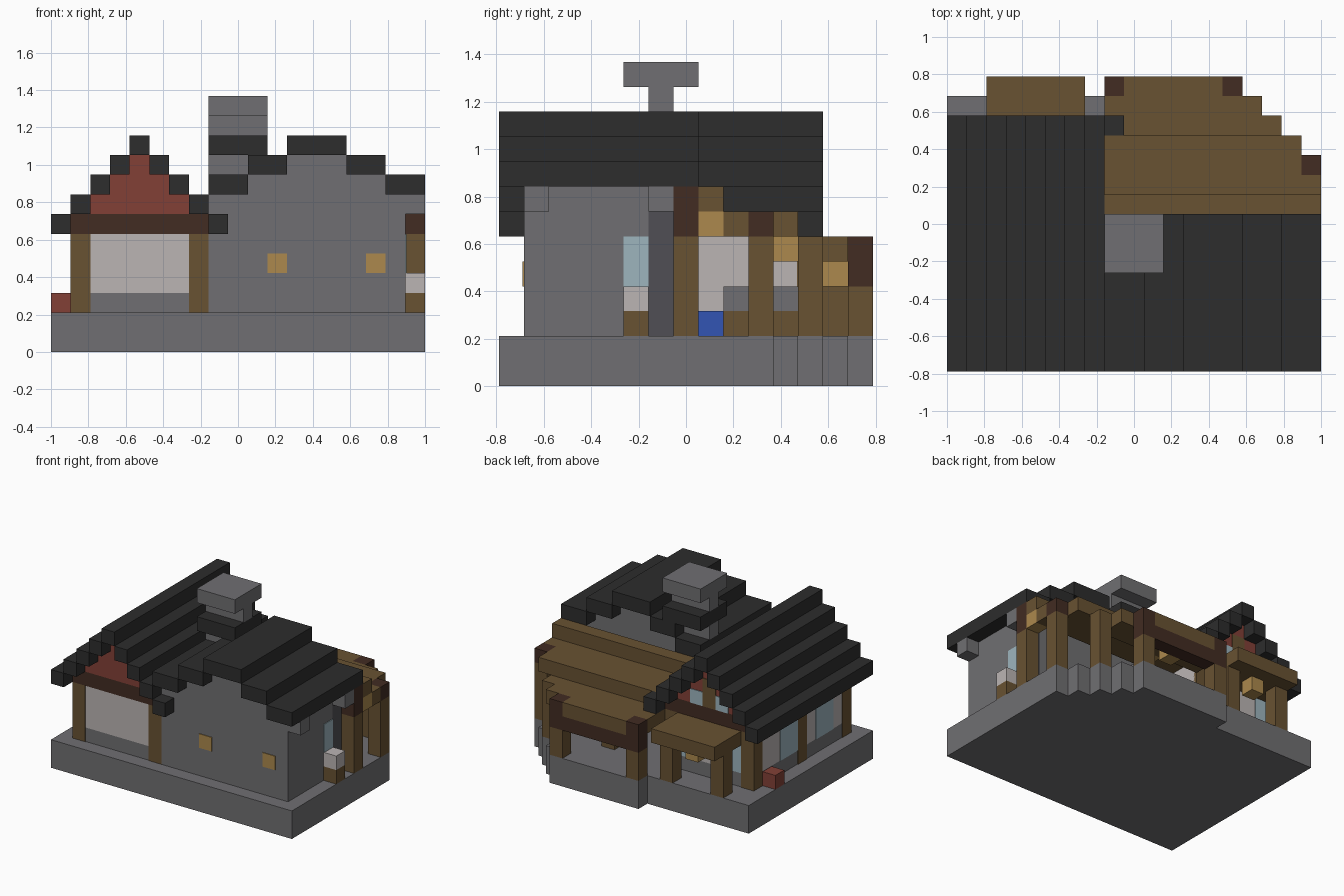
import bpy
import bmesh
from mathutils import Vector

cube = bpy.data.objects.get("Cube")
if cube:
    bpy.data.objects.remove(cube, do_unlink=True)

U = 2 / 19                              # size of one block
ORIGIN = Vector((-9.5, -7.5, 0))        # corner of the block grid
THIN = 0.05                             # thickness of panes, in blocks


def material(name, *rgb):
    m = bpy.data.materials.new(name)
    m.use_nodes = True
    m.diffuse_color = (*rgb, 1)
    m.node_tree.nodes["Principled BSDF"].inputs["Base Color"].default_value = (*rgb, 1)
    return m


stone = material("stone grey", .162, .159, .168)
slate = material("slate grey", .08, .078, .089)
tile = material("roof charcoal", .026, .026, .026)
wood = material("brown wood", .14, .084, .032)
beam = material("dark brown wood", .054, .025, .016)
brick = material("brick red", .223, .051, .037)
plaster = material("off white", .497, .462, .456)
gold = material("lamp gold", .413, .25, .074)
glass = material("pale blue glass", .337, .462, .515)
cloth = material("strong blue", .032, .091, .456)


def finish(name, mat, bm):
    bmesh.ops.recalc_face_normals(bm, faces=bm.faces)
    mesh = bpy.data.meshes.new(name)
    bm.to_mesh(mesh)
    bm.free()
    mesh.materials.append(mat)
    obj = bpy.data.objects.new(name, mesh)
    bpy.context.collection.objects.link(obj)
    return obj


def box(name, mat, xs, ys, zs):
    """Box between (start, end) pairs in block units."""
    bm = bmesh.new()
    bmesh.ops.create_cube(bm, size=1)
    for v in bm.verts:
        v.co = (Vector([r[0] if c < 0 else r[1] for c, r in zip(v.co, (xs, ys, zs))]) + ORIGIN) * U
    return finish(name, mat, bm)


def cell(name, mat, x, y, zs):
    return box(name, mat, (x, x + 1), (y, y + 1), zs)


# Stone base with a stepped back corner
outline = [(0, 0), (19, 0)]
for i in range(4):
    outline += [(19 - i, 11 + i), (18 - i, 11 + i)]
outline += [(15, 15), (8, 15), (8, 14), (0, 14)]
bm = bmesh.new()
face = bm.faces.new([bm.verts.new((Vector((x, y, 0)) + ORIGIN) * U) for x, y in outline])
ext = bmesh.ops.extrude_face_region(bm, geom=[face])
for v in ext["geom"]:
    if isinstance(v, bmesh.types.BMVert):
        v.co.z += 2 * U
finish("base", stone, bm)

# Timber wing: walls, frame and stepped gable
box("wing_sill", stone, (1 + THIN, 8), (1 + THIN, 12 - THIN), (2, 3))
box("wing_wall", plaster, (1 + THIN, 8), (1 + THIN, 12 - THIN), (3, 6))
for x in (1, 7):
    for y in (1, 6, 11):
        cell("wing_post", wood, x, y, (2, 6))
box("wing_beam", beam, (1, 8), (1, 12), (6, 7))
for i in range(3):
    box("brick_gable", brick, (2 + i, 7 - i), (1, 12), (7 + i, 8 + i))
for y in (2 + 1, 7):
    box("side_window", glass, (1, 1 + THIN), (y, y + 2), (3, 6))
for x in (2, 6):
    box("back_window", glass, (x, x + 1), (12 - THIN, 12), (3, 6))
for x in (3, 5):
    box("gable_window", glass, (x, x + 1), (12, 12 + THIN), (7, 8))
box("gable_post", wood, (4, 5), (12, 12 + THIN), (7, 9))

# Wing roof: one strip per step, mirrored about the ridge
for i in range(5):
    box("wing_roof_right", tile, (i, i + 1), (0, 13), (6 + i, 7 + i))
    if 0 < i < 4:
        box("wing_roof_left", tile, (8 - i, 9 - i), (0, 13), (6 + i, 7 + i))
for ys in ((0, 8), (12, 13)):
    box("wing_eave", tile, (8, 9), ys, (6, 7))

# Stone hall with stepped gable
box("hall_wall", stone, (8, 18), (1, 6), (2, 8))
box("hall_back_wall", stone, (8, 17), (6, 7), (2, 8))
box("hall_corner", slate, (17, 18), (6, 7), (2, 7))
cell("hall_corner_top", stone, 17, 6, (7, 8))
box("hall_gable_low", stone, (10, 17), (1, 7), (8, 9))
box("hall_gable_high", stone, (12, 15), (1, 7), (9, 10))
for y in (1, 6):
    cell("eave_bracket", stone, 18, y, (7, 8))
for x in (11, 16):
    box("front_lamp_window", gold, (x, x + 1), (1 - THIN, 1), (4, 5))
box("hall_window", glass, (18, 18 + THIN), (5, 6), (4, 6))
for x, end, z in ((8, 10, 8), (10, 12, 9), (12, 15, 10), (15, 17, 9), (17, 19, 8)):
    box("hall_roof", tile, (x, end), (0, 8), (z, z + 1))

# Chimney
box("chimney_shaft", stone, (8, 11), (6, 7), (9, 10))
box("chimney_collar", tile, (8, 11), (5, 8), (10, 11))
box("chimney_neck", stone, (8, 11), (6, 7), (11, 12))
box("chimney_cap", stone, (8, 11), (5, 8), (12, 13))

# Open pavilion: posts, dark caps, descending plank roof
for x, y, cap, top in ((18, 7, 6, 8), (18, 10, 6, 7), (14, 14, 4, 6), (8, 14, 4, 6)):
    cell("pavilion_post", wood, x, y, (2, cap))
    cell("pavilion_post_cap", beam, x, y, (cap, top))
cell("pavilion_corner_post", wood, 16, 12, (2, 5))
for y, x0, x1, z in ((8, 8, 19, 7), (9, 8, 19, 6), (10, 8, 18, 6), (11, 8, 18, 6),
                     (12, 8, 17, 5), (13, 8, 16, 5), (14, 9, 14, 5)):
    box("pavilion_roof", wood, (x0, x1), (y, y + 1), (z, z + 1))
box("pavilion_beam", beam, (9, 14), (14, 15), (4, 5))

# Back porch
box("porch_roof", wood, (2, 7), (12, 15), (5, 6))
for x in (2, 6):
    cell("porch_post", wood, x, 13, (2, 5))

# Hanging lamps
for x, y, z in ((18, 8, 6), (11, 11, 5), (11, 13, 4), (4, 13, 4)):
    cell("lamp", gold, x, y, (z, z + 1))

# Furniture and yard details
for y in (9, 11):
    cell("table_leg", wood, 12, y, (2, 3))
    cell("table_top", stone, 12, y, (3, 4))
cell("blue_seat", cloth, 14, 8, (2, 3))
cell("planter", wood, 18, 5, (2, 3))
cell("planter_flowers", plaster, 18, 5, (3, 4))
cell("red_crate", brick, 0, 10, (2, 3))
